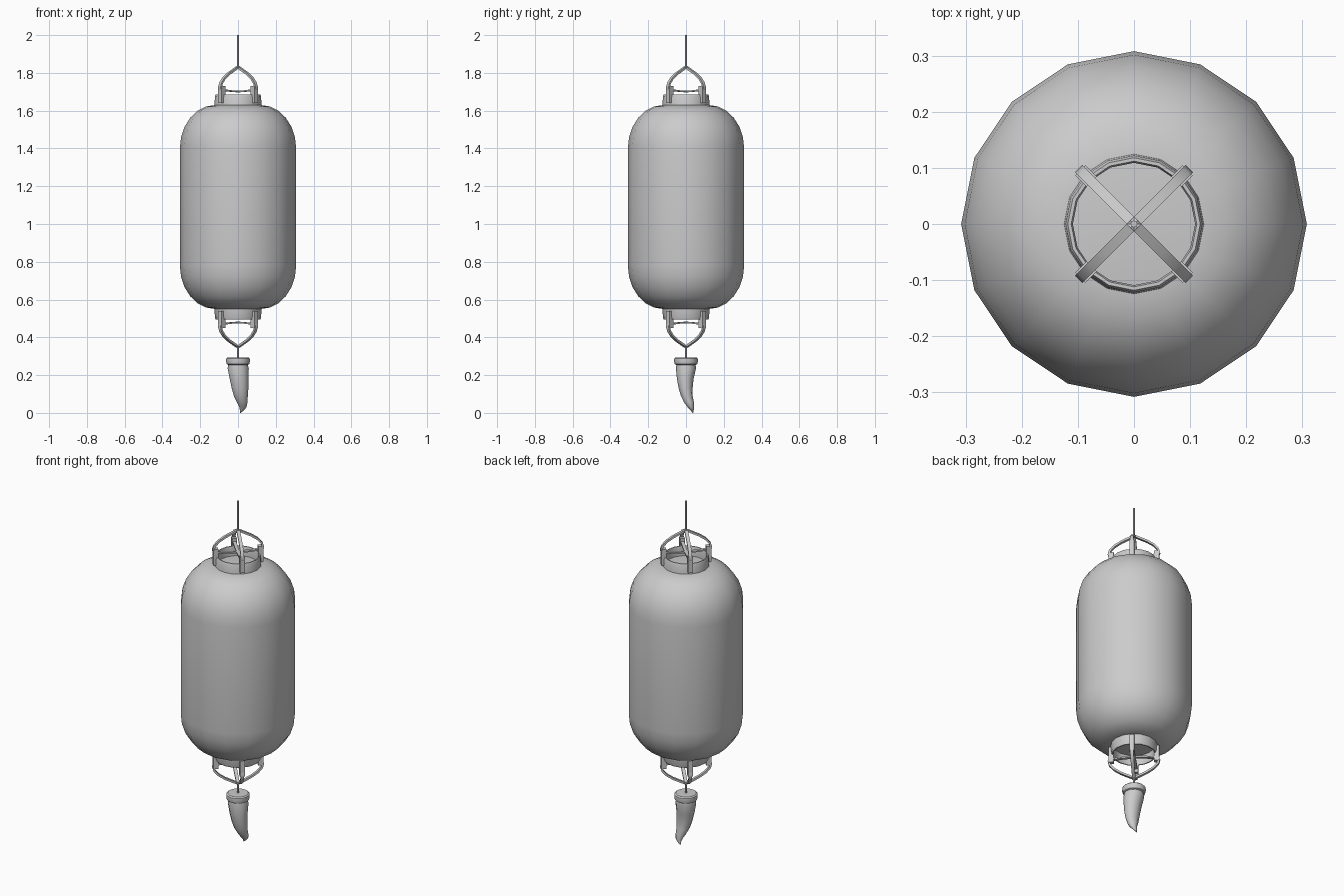
import bpy, bmesh
from math import cos, sin, pi
from mathutils import Vector

if "Cube" in bpy.data.objects:
    bpy.data.objects.remove(bpy.data.objects["Cube"])

MID = 1.09  # mirror height of the lantern


def finish(name, bm, angle=40):
    bmesh.ops.remove_doubles(bm, verts=bm.verts, dist=1e-5)
    bmesh.ops.recalc_face_normals(bm, faces=bm.faces)
    me = bpy.data.meshes.new(name)
    bm.to_mesh(me)
    bm.free()
    ob = bpy.data.objects.new(name, me)
    bpy.context.collection.objects.link(ob)
    bpy.ops.object.select_all(action='DESELECT')
    ob.select_set(True)
    bpy.context.view_layer.objects.active = ob
    bpy.ops.object.shade_smooth_by_angle(angle=angle * pi / 180)
    return ob


def loft(bm, rings, closed=False, cap=True):
    """Join rings of points with quads."""
    rows = [[bm.verts.new(p) for p in ring] for ring in rings]
    n = len(rows[0])
    pairs = list(zip(rows, rows[1:])) + ([(rows[-1], rows[0])] if closed else [])
    for a, b in pairs:
        for i in range(n):
            j = (i + 1) % n
            bm.faces.new((a[i], a[j], b[j], b[i]))
    if cap and not closed:
        bm.faces.new(rows[0])
        bm.faces.new(rows[-1])


def circle(r, z, n=16, x=0.0, y=0.0, ry=None):
    ry = r if ry is None else ry
    return [(x + r * cos(2 * pi * i / n), y + ry * sin(2 * pi * i / n), z) for i in range(n)]


def lathe(name, profile, n=16, closed=False, angle=40):
    bm = bmesh.new()
    loft(bm, [circle(r, z, n) for r, z in profile], closed)
    return finish(name, bm, angle)


def strap(bm, path, s, ang, half_w, half_t):
    """Flat band following a (radius, height) path in the vertical plane at ang."""
    out = Vector((cos(ang), sin(ang), 0))
    side = Vector((-sin(ang), cos(ang), 0))
    pts = [out * r + Vector((0, 0, MID + s * h)) for r, h in path]
    rings = []
    for i, p in enumerate(pts):
        t = (pts[min(i + 1, len(pts) - 1)] - pts[max(i - 1, 0)]).normalized()
        nrm = t.cross(side)
        rings.append([p + side * half_w * a + nrm * half_t * b
                      for a, b in ((-1, -1), (1, -1), (1, 1), (-1, 1))])
    loft(bm, rings)


# paper body: 16 sided capsule
upper = [(0.12 + 0.188 * cos(a), 0.31 + 0.23 * sin(a))
         for a in [pi / 2 * i / 6 for i in range(7)]]
profile = [(r, MID - h) for r, h in reversed(upper)] + [(r, MID + h) for r, h in upper]
lathe("lantern_body", profile, angle=50)

# matching fittings at both ends
half_bail = [(0.127, 0.615), (0.134, 0.632), (0.128, 0.655), (0.105, 0.682),
             (0.07, 0.706), (0.03, 0.726), (0, 0.741)]
bail = half_bail + [(-r, h) for r, h in reversed(half_bail[:-1])]
brace = [(-0.128, 0.622), (-0.07, 0.615), (0, 0.611), (0.07, 0.615), (0.128, 0.622)]
for s, end in ((1, "top"), (-1, "bottom")):
    # collar ring
    section = [(0.125, 0.53), (0.122, 0.587), (0.118, 0.596), (0.112, 0.596),
               (0.109, 0.587), (0.109, 0.53)]
    lathe(end + "_collar", [(r, MID + s * h) for r, h in section], closed=True, angle=50)
    bails, braces, tabs = bmesh.new(), bmesh.new(), bmesh.new()
    for ang in (pi / 4, 3 * pi / 4):
        strap(bails, bail, s, ang, 0.009, 0.0055)
        strap(braces, brace, s, ang, 0.009, 0.004)
    for k in range(4):
        strap(tabs, [(0.121, 0.55), (0.121, 0.641)], s, pi / 4 + k * pi / 2, 0.013, 0.014)
    finish(end + "_bail", bails, 45)
    finish(end + "_cross_brace", braces, 30)
    finish(end + "_tabs", tabs, 30)

# hanging cord and lower link
lathe("hanging_cord", [(0.006, 1.825), (0.006, 2.0)], 8)
lathe("lower_link", [(0.006, 0.28), (0.006, 0.355)], 8)

# tassel: knot cap and curved tuft
lathe("tassel_cap", [(0.048, 0.252), (0.059, 0.258), (0.063, 0.272), (0.062, 0.288),
                     (0.055, 0.294)])
tuft = bmesh.new()
stations = [  # z, x, y, x radius, y radius
    (0.265, 0.0, 0.0, 0.050, 0.050), (0.235, 0.001, 0.0, 0.056, 0.053),
    (0.18, 0.006, -0.004, 0.050, 0.044), (0.13, 0.011, -0.002, 0.044, 0.037),
    (0.09, 0.015, 0.004, 0.037, 0.031), (0.055, 0.022, 0.016, 0.028, 0.026),
    (0.03, 0.026, 0.026, 0.019, 0.017), (0.014, 0.021, 0.033, 0.011, 0.008),
    (0.0, 0.012, 0.036, 0.002, 0.002)]
loft(tuft, [circle(rx, z, 12, x, y, ry) for z, x, y, rx, ry in stations])
finish("tassel_tuft", tuft, 60)
